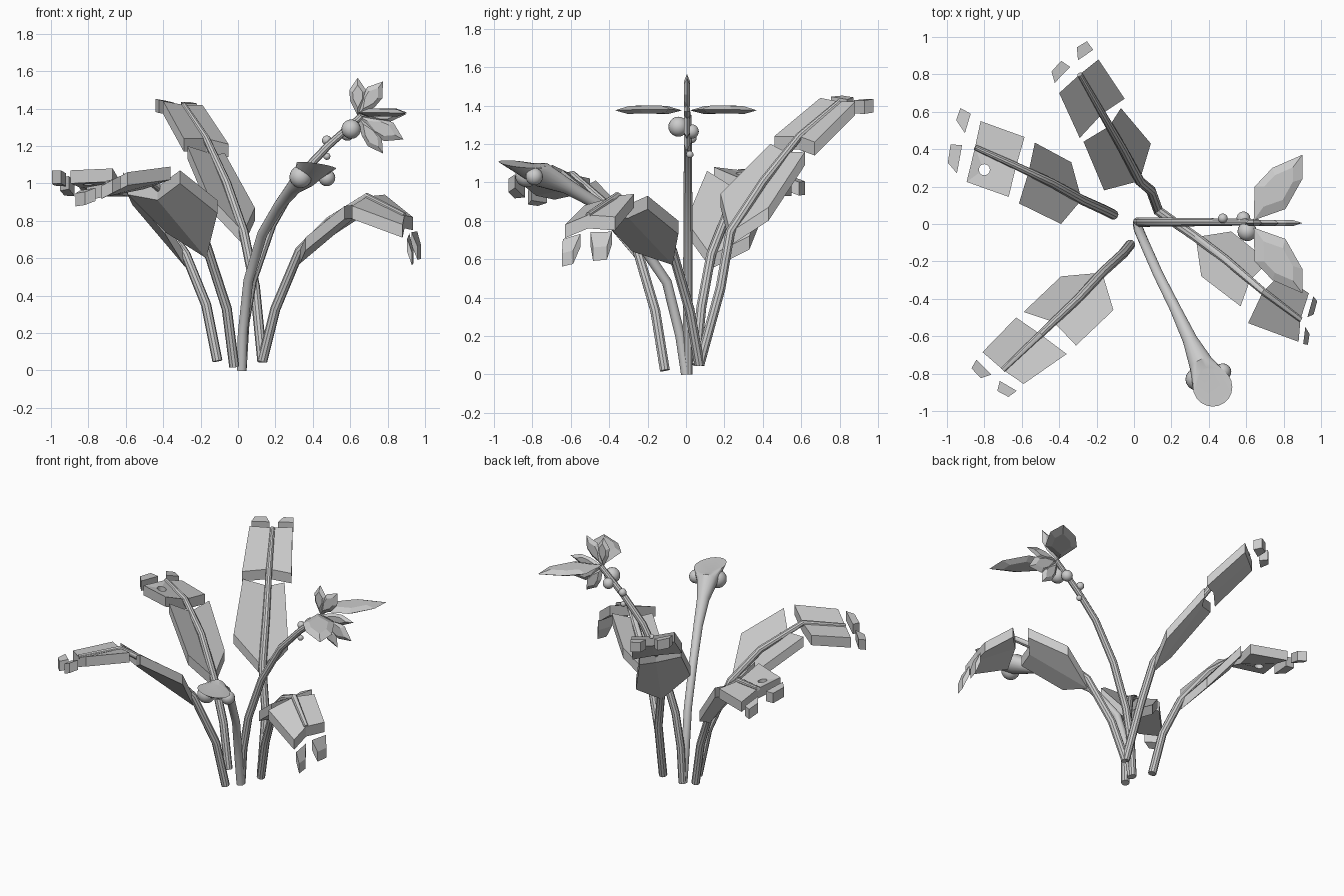
import bpy, bmesh, math
from mathutils import Vector as V

if "Cube" in bpy.data.objects:
    bpy.data.objects.remove(bpy.data.objects["Cube"])


def make(name, verts, faces, smooth=False):
    me = bpy.data.meshes.new(name)
    me.from_pydata([tuple(v) for v in verts], [], faces)
    ob = bpy.data.objects.new(name, me)
    bpy.context.collection.objects.link(ob)
    bm = bmesh.new()
    bm.from_mesh(me)
    bmesh.ops.recalc_face_normals(bm, faces=bm.faces)
    bm.to_mesh(me)
    bm.free()
    if smooth:
        bpy.ops.object.select_all(action='DESELECT')
        ob.select_set(True)
        bpy.context.view_layer.objects.active = ob
        bpy.ops.object.shade_smooth_by_angle(angle=math.radians(35))
    return ob


def tube(name, pts, radii, end=None, n=10):
    pts = [V(p) for p in pts]
    verts, faces = [], []
    for i, p in enumerate(pts):
        a, b = pts[max(i - 1, 0)], pts[min(i + 1, len(pts) - 1)]
        t = (b - a).normalized()
        if end and i == len(pts) - 1:
            t = V(end).normalized()
        q = V((0, 0, 1)).rotation_difference(t)
        for k in range(n):
            w = 2 * math.pi * k / n
            verts.append(p + q @ V((math.cos(w), math.sin(w), 0)) * radii[i])
    for i in range(len(pts) - 1):
        for k in range(n):
            j = (k + 1) % n
            faces.append((i*n + k, i*n + j, i*n + n + j, i*n + n + k))
    faces += [tuple(range(n))[::-1], tuple(range(len(verts) - n, len(verts)))]
    return make(name, verts, faces, True)


def slab(name, verts, faces, rim, thick=0.07):
    # sheet given a straight-down thickness
    n = len(verts)
    low = [v - V((0, 0, thick)) for v in verts]
    f = list(faces) + [tuple(i + n for i in g)[::-1] for g in faces]
    for a, b in zip(rim, rim[1:] + rim[:1]):
        f.append((a, a + n, b + n, b))
    return make(name, list(verts) + low, f)


def ball(name, p, r):
    bm = bmesh.new()
    bmesh.ops.create_uvsphere(bm, u_segments=16, v_segments=10, radius=r)
    for f in bm.faces:
        f.smooth = True
    me = bpy.data.meshes.new(name)
    bm.to_mesh(me)
    bm.free()
    ob = bpy.data.objects.new(name, me)
    ob.location = p
    bpy.context.collection.objects.link(ob)


def petal(name, outline, bulge):
    # thin rim with a flat raised middle on both faces
    o = [V(p) for p in outline]
    c = sum(o, V()) / len(o)
    n, h = len(o), V(bulge)
    verts = o + [c.lerp(p, .6) + h for p in o] + [c.lerp(p, .6) - h for p in o]
    faces = [tuple(range(n, 2*n)), tuple(range(2*n, 3*n))[::-1]]
    for i in range(n):
        j = (i + 1) % n
        faces += [(i, j, n + j, n + i), (j, i, 2*n + i, 2*n + j)]
    make(name, verts, faces)


def leaf(name, rib, inner, outer, D):
    # inner / outer: left start, left end, right start, right end
    rib = [V(p) for p in rib]
    tube(name + "_stem", rib, [.027, .027, .026, .024, .02, .015])
    D = V(D)

    def at(t):
        i = min(int(t), 4)
        return rib[i].lerp(rib[i + 1], t - i)
    obs = []
    for part, e, t0, t1 in (("inner", inner, 2, 3.65), ("outer", outer, 4, 5)):
        v = [at(t0), at(t1)] + [V(p) for p in e]
        obs.append(slab(f"{name}_{part}_blade", v, [(0, 1, 3, 2), (0, 4, 5, 1)], [0, 4, 5, 1, 3, 2]))
    # two small loose tip pieces
    for side, e in (("left", V(outer[1])), ("right", V(outer[3]))):
        M = rib[5]
        v = [M.lerp(e, .2) + D * .08, M.lerp(e, .4) + D * .15,
             M.lerp(e, .9) + D * .14, M.lerp(e, .98) + D * .07]
        slab(f"{name}_{side}_tip", v, [(0, 1, 2, 3)], [0, 1, 2, 3])
    return obs


# Leaves
leaf("back_leaf",
     [(.13, .07, .05), (.09, .18, .45), (.03, .23, .74), (-.06, .40, 1.0), (-.17, .59, 1.24), (-.29, .8, 1.42)],
     [(-.16, .18, .94), (-.27, .44, 1.2), (.09, .43, .87), (-.07, .62, 1.16)],
     [(-.29, .46, 1.24), (-.40, .70, 1.44), (-.05, .67, 1.21), (-.19, .88, 1.42)],
     (-.37, .75, .1))
left = leaf("left_leaf",
     [(-.11, .05, .05), (-.17, .08, .35), (-.28, .13, .62), (-.44, .22, .85), (-.63, .31, 1.01), (-.85, .41, 1.05)],
     [(-.39, 0, .80), (-.615, .11, 1.06), (-.335, .33, .72), (-.53, .435, .98)],
     [(-.67, .145, 1.08), (-.895, .225, 1.07), (-.585, .465, 1.0), (-.82, .55, 1.0)],
     (-.75, .6, 0))
leaf("front_leaf",
     [(-.02, -.11, .02), (-.06, -.16, .33), (-.17, -.26, .67), (-.3, -.4, .87), (-.5, -.59, 1.04), (-.7, -.78, 1.0)],
     [(-.11, -.46, .91), (-.31, -.65, 1.07), (-.39, -.28, .81), (-.59, -.47, 1.01)],
     [(-.36, -.695, 1.09), (-.59, -.855, 1.06), (-.63, -.5, 1.02), (-.81, -.685, .98)],
     (-.5, -.55, -.25))
leaf("right_leaf",
     [(.13, .07, .05), (.2, .02, .33), (.33, -.07, .64), (.49, -.19, .8), (.69, -.36, .93), (.89, -.51, .83)],
     [(.52, -.04, .8), (.72, -.2, .93), (.36, -.28, .71), (.57, -.44, .88)],
     [(.785, -.27, .94), (.935, -.37, .82), (.61, -.53, .88), (.88, -.63, .78)],
     (.35, -.2, -1.1))

# Small hole in the left leaf
cut = tube("hole_cutter", [(-.80, .29, .8), (-.80, .29, 1.3)], [.03, .03], n=12)
cut.hide_render = True
cut.hide_set(True)
b = left[1].modifiers.new("hole", 'BOOLEAN')
b.operation, b.object, b.solver = 'DIFFERENCE', cut, 'EXACT'

# Flower stem, buds and petals
tube("flower_stem",
     [(.02, 0.01, 0), (.035, .01, .25), (.075, .01, .48), (.18, .01, .78), (.33, .01, 1.04), (.48, .01, 1.2),
      (.66, .01, 1.36)],
     [.026, .026, .026, .025, .023, .021, .018])
for p, r in (((.605, -.04, 1.29), .052), ((.585, .03, 1.265), .037),
             ((.475, .03, 1.23), .026), ((.475, .02, 1.145), .019)):
    ball("flower_bud", p, r)
B = V((.64, 0.005, 1.36))
for x, z, w in ((.64, 1.565, .045), (.775, 1.545, .05), (.90, 1.37, .035), (.885, 1.235, .055), (.775, 1.16, .045)):
    T = V((x, .005, z))
    d = (T - B).normalized()
    s = V((-d.z, 0, d.x)) * w
    m, k = B.lerp(T, .4), B.lerp(T, .68)
    petal("flower_petal", [B, m + s * .9, k + s, T, k - s, m - s * .9], (0, .016, 0))
for s in (1, -1):
    petal("side_petal", [(.64, .02*s, 1.375), (.645, .2*s, 1.38), (.74, .30*s, 1.38), (.90, .37*s, 1.375),
                         (.90, .24*s, 1.38), (.81, .08*s, 1.38)], (0, 0, .02))

# Trumpet stem with its flat round mouth and buds
tube("trumpet",
     [(.02, 0, 0), (.025, -.03, .2), (.055, -.1, .48), (.13, -.27, .73), (.22, -.45, .88), (.30, -.62, .98),
      (.36, -.75, 1.04), (.42, -.87, 1.095)],
     [.026, .026, .026, .027, .03, .04, .066, .107], end=(.15, .12, 1), n=20)
ball("trumpet_bud", (.335, -.83, 1.035), .06)
ball("trumpet_bud", (.475, -.79, 1.03), .045)
